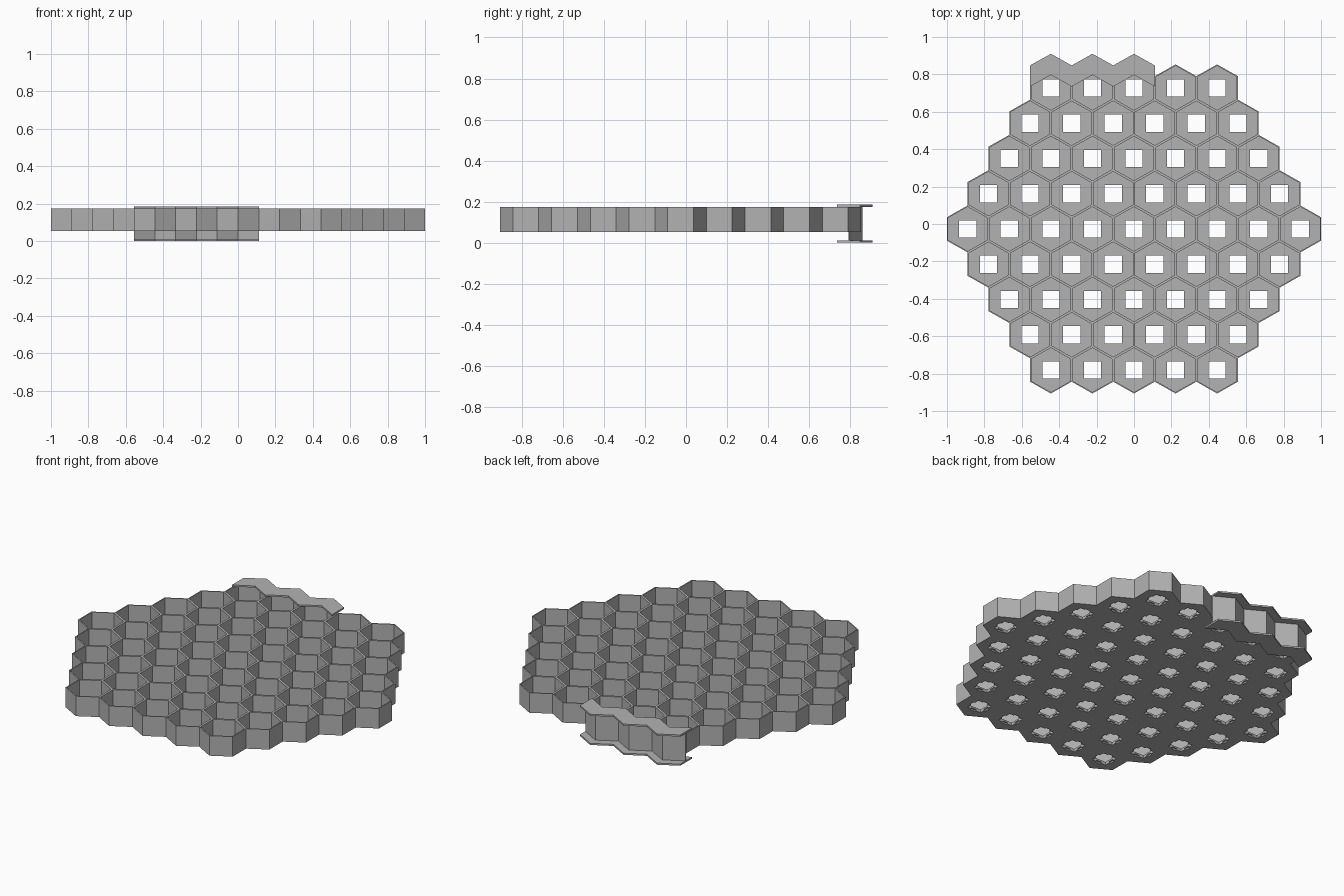
import bpy, bmesh
from mathutils import Vector

if "Cube" in bpy.data.objects:
    bpy.data.objects.remove(bpy.data.objects["Cube"])

PITCH, R, ROW = 2 / 9, 0.1257, 0.1885
YC = -0.0265
Z0, Z1, Z2, Z3 = 0.053, 0.062, 0.072, 0.173

grey = bpy.data.materials.new("plain grey")
grey.diffuse_color = (0.45, 0.45, 0.45, 1)
grey.use_nodes = True
grey.node_tree.nodes["Principled BSDF"].inputs["Base Color"].default_value = grey.diffuse_color


def slab(bm, loops, z0, z1):
    """Extruded plate: first loop is the outline, any others are holes."""
    part = bmesh.new()
    edges = []
    for loop in loops:
        vs = [part.verts.new((x, y, z0)) for x, y in loop]
        edges += [part.edges.new((vs[i - 1], vs[i])) for i in range(len(vs))]
    bmesh.ops.triangle_fill(part, edges=edges, use_beauty=True, normal=(0, 0, 1))
    ext = bmesh.ops.extrude_face_region(part, geom=part.faces[:], use_keep_orig=True)
    top = [g for g in ext["geom"] if isinstance(g, bmesh.types.BMVert)]
    bmesh.ops.translate(part, verts=top, vec=(0, 0, z1 - z0))
    bmesh.ops.recalc_face_normals(part, faces=part.faces[:])
    tmp = bpy.data.meshes.new("tmp")
    part.to_mesh(tmp)
    part.free()
    bm.from_mesh(tmp)
    bpy.data.meshes.remove(tmp)


def finish(bm, name):
    me = bpy.data.meshes.new(name)
    bm.to_mesh(me)
    bm.free()
    me.materials.append(grey)
    return me


def place(me, name, loc=(0, 0, 0)):
    ob = bpy.data.objects.new(name, me)
    ob.location = loc
    bpy.context.collection.objects.link(ob)


def hexagon(k):
    w, r = PITCH / 2 * k, R * k
    return [(0, r), (-w, r / 2), (-w, -r / 2), (0, -r), (w, -r / 2), (w, r / 2)]


# one hexagonal cup: thin walls, floor with square hole, notched underside
S, N, D = 0.046, 0.017, 0.009
square = [(-S, -S), (S, -S), (S, S), (-S, S)]
side = [(S, -S), (S, -N), (S + D, -N), (S + D, N), (S, N)]
notched = []
for i in range(4):
    for x, y in side:
        for _ in range(i):
            x, y = -y, x
        notched.append((x, y))

bm = bmesh.new()
slab(bm, [hexagon(1), hexagon(0.94)], Z2, Z3)
slab(bm, [hexagon(1), square], Z1, Z2)
slab(bm, [hexagon(1), notched], Z0, Z1)
cup = finish(bm, "hex_cup")

# honeycomb of cups
for row in range(-4, 5):
    n = 9 - abs(row)
    for i in range(n):
        place(cup, "hex_cup", ((i - (n - 1) / 2) * PITCH, YC + row * ROW, 0))

# zigzag edge channel: web with a flange above and below
path = [(-2.5 * PITCH + i * PITCH / 2, 0.854 if i % 2 else 0.792) for i in range(7)]


def band(lo, hi):
    return [(x, y + lo) for x, y in path] + [(x, y + hi) for x, y in reversed(path)]


bm = bmesh.new()
slab(bm, [band(-0.057, 0.056)], 0.0, 0.01)
slab(bm, [band(-0.057, 0.056)], 0.175, 0.185)
slab(bm, [band(0.0, 0.006)], 0.01, 0.175)
place(finish(bm, "edge_channel"), "edge_channel")
